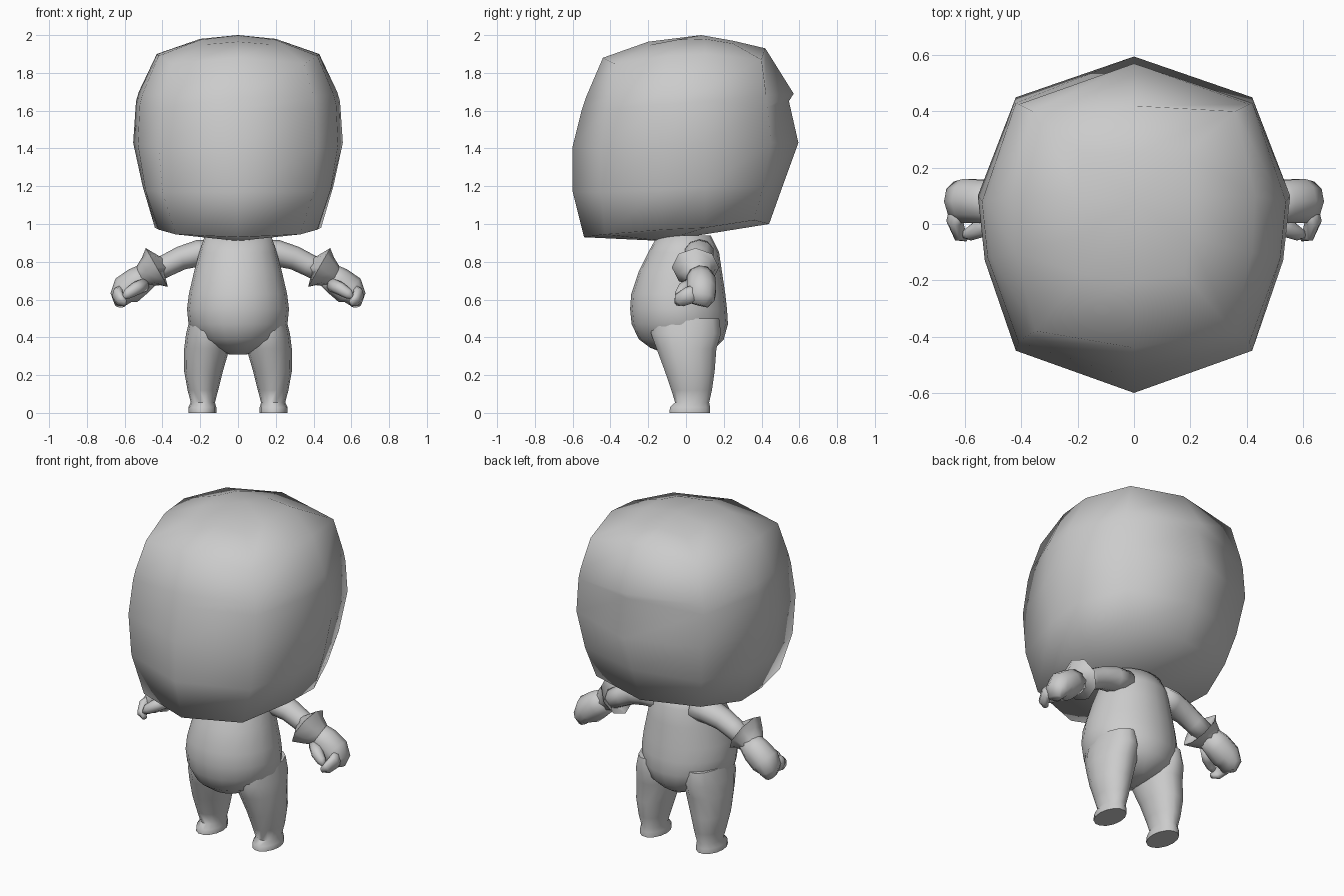
import bpy, bmesh, math
from mathutils import Vector

grey = bpy.data.materials.new("plain grey")
grey.diffuse_color = (0.6, 0.6, 0.6, 1)


def loft(name, rings, bottom=None, top=None, mirror=False, angle=180):
    """Skin a stack of equal rings; ends close on a tip point or a flat cap."""
    bm = bmesh.new()
    rows = [[bm.verts.new(p) for p in r] for r in rings]
    n = len(rows[0])
    for a, b in zip(rows, rows[1:]):
        for i in range(n):
            j = (i + 1) % n
            bm.faces.new((a[i], a[j], b[j], b[i]))
    for row, tip in ((rows[0], bottom), (rows[-1], top)):
        if tip:
            t = bm.verts.new(tip)
            for i in range(n):
                bm.faces.new((row[i], row[(i + 1) % n], t))
        else:
            bm.faces.new(row)
    bmesh.ops.recalc_face_normals(bm, faces=bm.faces)
    me = bpy.data.meshes.new(name)
    bm.to_mesh(me)
    bm.free()
    me.materials.append(grey)
    ob = bpy.data.objects.new(name, me)
    bpy.context.collection.objects.link(ob)
    bpy.ops.object.select_all(action='DESELECT')
    ob.select_set(True)
    bpy.context.view_layer.objects.active = ob
    bpy.ops.object.shade_smooth_by_angle(angle=math.radians(angle))
    if mirror:
        m = ob.modifiers.new("Mirror", 'MIRROR')
        m.use_mirror_merge = False
    return ob


def oval(z, x0, x1, y0, y1, n=16):
    """Level ring inside the given bounds."""
    cx, cy, rx, ry = (x0 + x1) / 2, (y0 + y1) / 2, (x1 - x0) / 2, (y1 - y0) / 2
    return [(cx + rx * math.cos(2 * math.pi * i / n),
             cy + ry * math.sin(2 * math.pi * i / n), z) for i in range(n)]


def tube(name, path, ref=(0, 1, 0), n=10, angle=180):
    """Tube along (x, y, z, radius across, radius along ref) points."""
    pts = [Vector(p[:3]) for p in path]
    rings = []
    for i, p in enumerate(path):
        t = (pts[min(i + 1, len(pts) - 1)] - pts[max(i - 1, 0)]).normalized()
        u = t.cross(Vector(ref)).normalized()
        v = u.cross(t)
        rings.append([pts[i] + u * p[3] * math.cos(2 * math.pi * k / n)
                      + v * p[4] * math.sin(2 * math.pi * k / n) for k in range(n)])
    return loft(name, rings, mirror=True, angle=angle)


# Head: half rings from front centre round to back centre, then mirrored
half_rings = [
    [(0, -.54, .93), (.33, -.43, .945), (.42, -.12, .97), (.44, .1, .98), (.35, .36, 1.02), (0, .44, 1.0)],
    [(0, -.6, 1.17), (.40, -.45, 1.17), (.49, -.13, 1.18), (.505, .1, 1.2), (.39, .41, 1.2), (0, .515, 1.21)],
    [(0, -.6, 1.41), (.42, -.45, 1.41), (.53, -.13, 1.42), (.555, .1, 1.43), (.42, .45, 1.43), (0, .595, 1.43)],
    [(0, -.55, 1.61), (.41, -.42, 1.61), (.52, -.12, 1.63), (.54, .08, 1.65), (.42, .43, 1.62), (0, .545, 1.65)],
    [(0, -.53, 1.67), (.40, -.41, 1.67), (.505, -.12, 1.69), (.525, .08, 1.7), (.41, .425, 1.68), (0, .57, 1.69)],
    [(0, -.44, 1.88), (.35, -.38, 1.85), (.42, -.1, 1.89), (.43, .1, 1.9), (.36, .4, 1.87), (0, .42, 1.93)],
    [(0, -.2, 1.965), (.18, -.18, 1.95), (.2, -.05, 1.975), (.2, .1, 1.98), (.18, .25, 1.955), (0, .25, 1.97)],
]
head_rings = [h + [(-x, y, z) for x, y, z in h[-2:0:-1]] for h in half_rings]
loft("head", head_rings, bottom=(0, -.12, .91), top=(0, .08, 2.0))

# Torso: round belly narrowing to the neck
torso = [(.31, .05, -.1, .1), (.345, .14, -.19, .155), (.39, .215, -.25, .2),
         (.47, .262, -.288, .222), (.55, .27, -.296, .217), (.63, .26, -.29, .208),
         (.75, .232, -.25, .19), (.85, .205, -.2, .175), (.94, .175, -.15, .13)]
loft("torso", [oval(z, -w, w, y0, y1, 20) for z, w, y0, y1 in torso])

# Legs with small feet
leg = [(0, .115, .262, -.09, .13), (.03, .115, .262, -.088, .13), (.055, .122, .25, -.06, .125),
       (.12, .105, .267, -.08, .14), (.22, .08, .285, -.115, .155), (.34, .045, .285, -.16, .165),
       (.42, .045, .275, -.19, .19), (.5, .07, .255, -.18, .18)]
loft("leg", [oval(*r, n=14) for r in leg], mirror=True, angle=60)

# Arms hanging outwards
tube("arm", [(.12, .07, .85, .07, .08), (.21, .07, .845, .07, .08), (.3, .07, .82, .063, .068),
             (.37, .07, .785, .06, .062), (.46, .07, .74, .058, .06)])

# Flared cuff with its wide rim towards the shoulder
tube("cuff", [(.425, .06, .77, .06, .06), (.43, .05, .77, .118, .125),
              (.46, .06, .75, .088, .1), (.5, .07, .725, .065, .07)], n=8, angle=50)

# Mitten hand with curled fingers and thumb
tube("hand", [(.47, .07, .735, .066, .066), (.53, .08, .695, .08, .08), (.59, .082, .65, .085, .082),
              (.62, .08, .61, .06, .075), (.625, .07, .57, .028, .05)])
tube("fingers", [(.62, .06, .635, .05, .035), (.637, .01, .62, .045, .03),
                 (.62, -.035, .595, .038, .025), (.595, -.045, .58, .02, .015)], ref=(1, 0, 0), n=8)
tube("thumb", [(.5, .03, .68, .038, .04), (.545, -.015, .655, .034, .035),
               (.585, -.035, .63, .028, .025), (.605, -.04, .61, .012, .012)], n=8)
